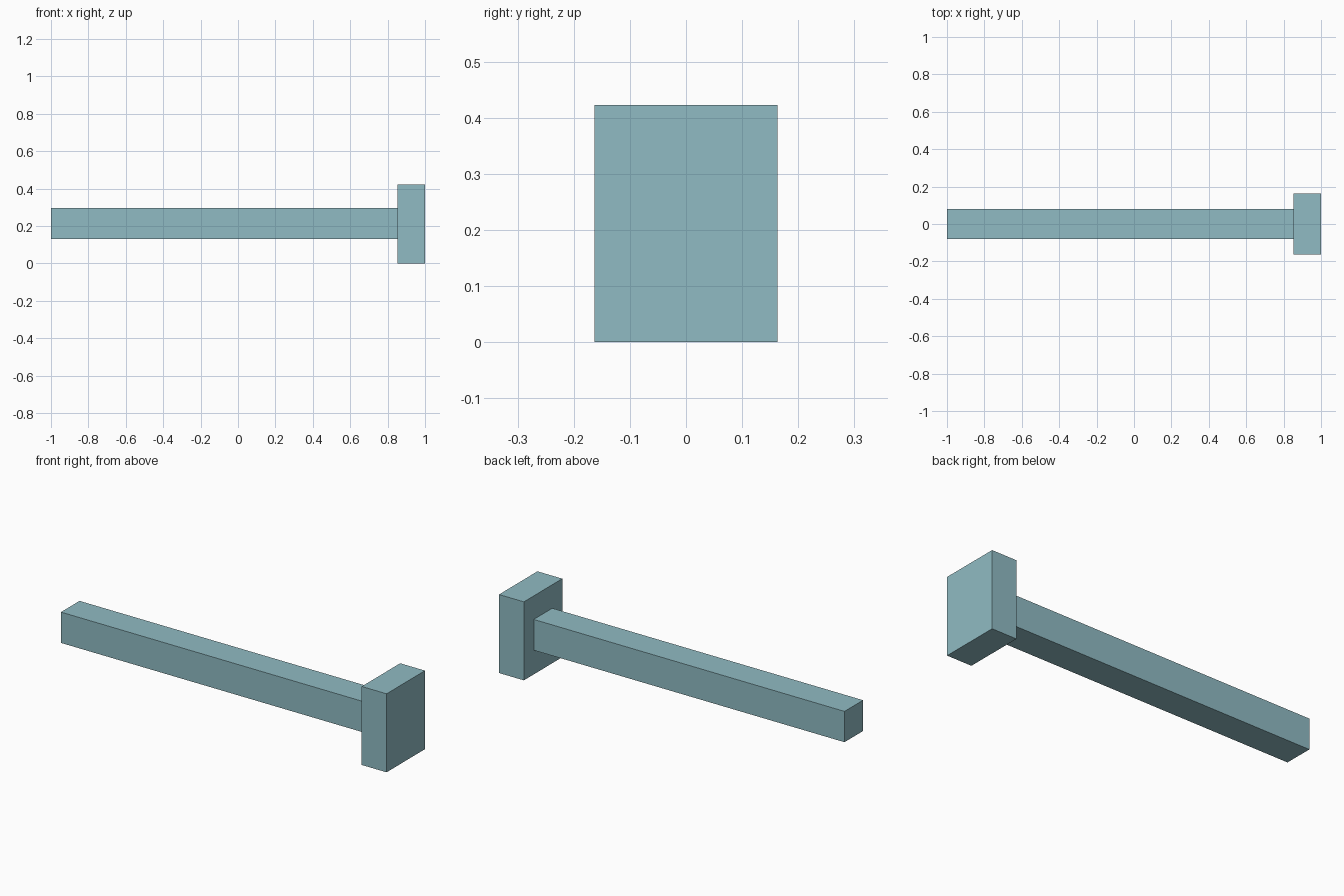
import bpy

if "Cube" in bpy.data.objects:
    bpy.data.objects.remove(bpy.data.objects["Cube"])

# Single pale teal colour
teal = bpy.data.materials.new("pale_teal")
teal.diffuse_color = (0.279, 0.497, 0.546, 1.0)
teal.use_nodes = True
teal.node_tree.nodes["Principled BSDF"].inputs["Base Color"].default_value = teal.diffuse_color


def box(name, x, y, z):
    """Add a box spanning the given (min, max) ranges."""
    spans = (x, y, z)
    bpy.ops.mesh.primitive_cube_add(size=1)
    ob = bpy.context.object
    ob.name = name
    ob.location = [(a + b) / 2 for a, b in spans]
    ob.scale = [b - a for a, b in spans]
    bpy.ops.object.transform_apply(location=True, rotation=False, scale=True)
    ob.data.materials.append(teal)
    return ob


# Long square shaft, butted against the head
box("shaft", (-1.0, 0.852), (-0.079, 0.079), (0.130, 0.296))

# Upright rectangular head plate at the right end
box("head", (0.852, 1.0), (-0.1635, 0.1635), (0.0, 0.423))
